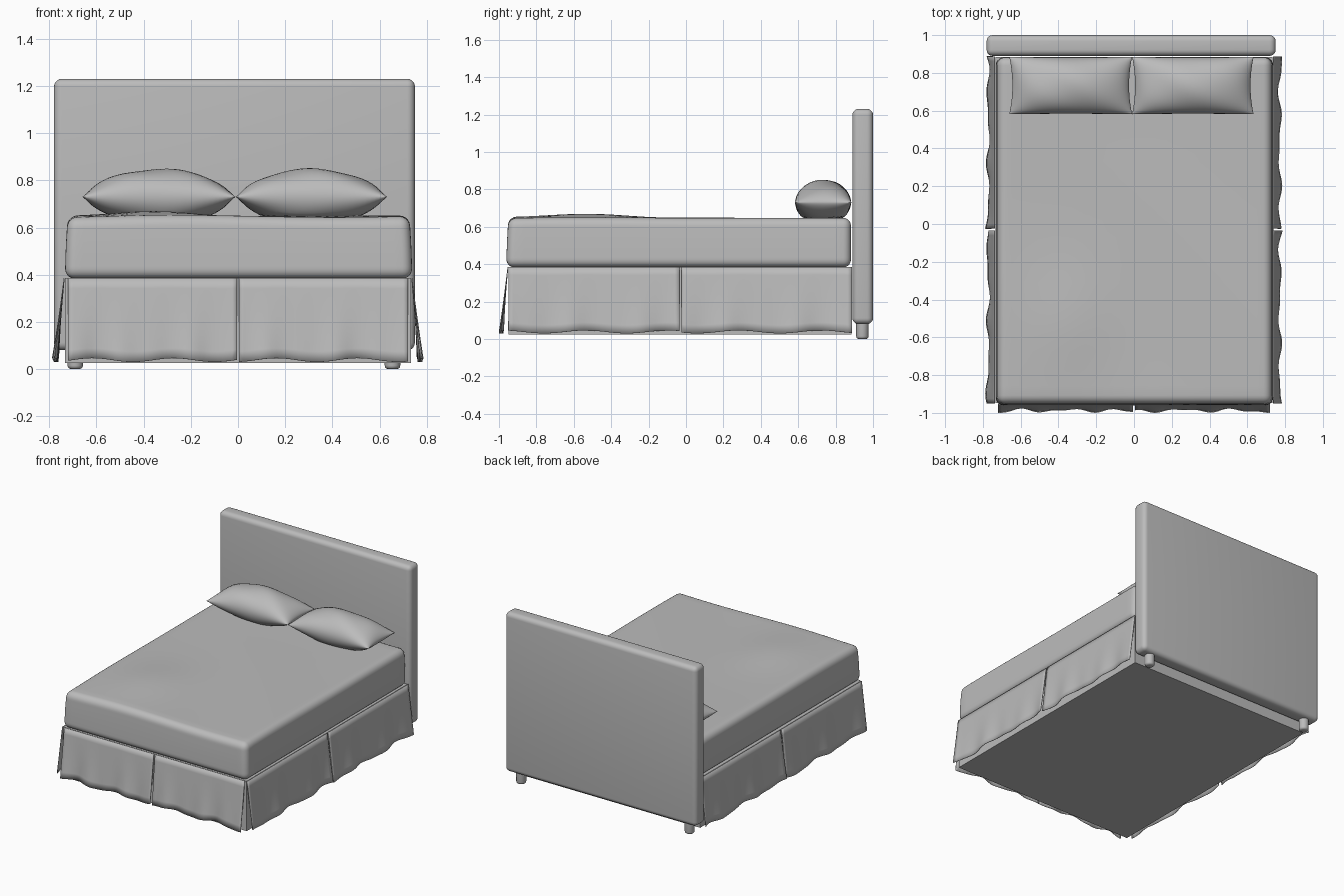
import bpy, bmesh
from math import sin, pi, exp
from mathutils import Vector

cube = bpy.data.objects.get("Cube")
if cube:
    bpy.data.objects.remove(cube, do_unlink=True)

grey = bpy.data.materials.new("plain grey")
grey.use_nodes = True
colour = (0.5, 0.5, 0.5, 1)
grey.diffuse_color = colour
grey.node_tree.nodes["Principled BSDF"].inputs["Base Color"].default_value = colour


def finish(name, bm, angle=40):
    bmesh.ops.recalc_face_normals(bm, faces=bm.faces)
    mesh = bpy.data.meshes.new(name)
    bm.to_mesh(mesh)
    bm.free()
    mesh.materials.append(grey)
    ob = bpy.data.objects.new(name, mesh)
    bpy.context.collection.objects.link(ob)
    bpy.ops.object.select_all(action="DESELECT")
    ob.select_set(True)
    bpy.context.view_layer.objects.active = ob
    bpy.ops.object.shade_smooth_by_angle(angle=angle * pi / 180)
    return ob


def box(lo, hi, radius=0, segments=4, slices=0):
    """Box between two corners, optionally rounded and sliced for shaping."""
    lo, hi = Vector(lo), Vector(hi)
    bm = bmesh.new()
    bmesh.ops.create_cube(bm, size=1)
    for v in bm.verts:
        v.co = (lo + hi) / 2 + v.co * (hi - lo)
    if radius:
        bmesh.ops.bevel(bm, geom=bm.edges[:], offset=radius, segments=segments,
                        profile=0.5, affect="EDGES")
    for axis in range(3):
        normal = Vector([float(axis == i) for i in range(3)])
        count = slices if axis < 2 else slices // 4
        for k in range(1, count):
            point = lo.lerp(hi, k / count)
            bmesh.ops.bisect_plane(bm, geom=bm.verts[:] + bm.edges[:] + bm.faces[:],
                                   plane_co=point, plane_no=normal)
    return bm


def grid(bm, nu, nv, place):
    """Sheet of quads; place(u, v) takes both parameters from 0 to 1."""
    rows = [[bm.verts.new(place(i / nu, j / nv)) for j in range(nv + 1)]
            for i in range(nu + 1)]
    for i in range(nu):
        for j in range(nv):
            bm.faces.new((rows[i][j], rows[i + 1][j], rows[i + 1][j + 1], rows[i][j + 1]))


# Headboard with two short feet
finish("headboard", box((-0.78, 0.89, 0.08), (0.75, 1, 1.23), 0.032, 5))
for side, x in (("right", -0.69), ("left", 0.655)):
    bm = bmesh.new()
    bmesh.ops.create_cone(bm, cap_ends=True, segments=24, radius1=0.033, radius2=0.033, depth=0.11)
    rim = [e for e in bm.edges if all(v.co.z < 0 for v in e.verts)]
    bmesh.ops.bevel(bm, geom=rim, offset=0.015, segments=3, profile=0.5, affect="EDGES")
    bmesh.ops.translate(bm, verts=bm.verts, vec=(x, 0.943, 0.055))
    finish(side + "_headboard_foot", bm)

# Bed base
finish("bed_base", box((-0.733, -0.948, 0.025), (0.733, 0.885, 0.385)))

# Mattress: slightly tapered, with a soft rise in the cover
bm = box((-0.733, -0.96, 0.383), (0.738, 0.882, 0.648), 0.042, 5, 20)
for v in bm.verts:
    x, y, z = v.co
    up = (z - 0.383) / 0.265
    v.co.x *= 1 - 0.016 * up * up
    if y < 0:
        v.co.y *= 1 - 0.012 * up * up
    if up > 0.7:
        rise = 0.02 * exp(-((x + 0.35) / 0.22) ** 2 - ((y + 0.52) / 0.28) ** 2)
        ripple = 0.003 * sin(5 * x + 4 * y) * max(0, 0.4 - y)
        v.co.z += rise + ripple
finish("mattress", bm)


# Pillows: two domes sharing a pinched seam
def pillow(name, x0, x1, phase):
    cx, a = (x0 + x1) / 2, (x1 - x0) / 2

    def dome(sign):
        def place(s, t):
            u, v = -sin(pi * (0.5 - s)), -sin(pi * (0.5 - t))
            x = cx + a * u * (1 - 0.05 * (1 - v * v))
            y = 0.733 + 0.152 * v * (1 - 0.02 * (1 - u * u))
            full = max(0, 1 - u * u) ** 0.62 * max(0, 1 - v * v) ** 0.5
            z = 0.73 + sign * 0.118 * full
            z += 0.004 * sin(6 * u + 3 * v + phase) * full
            return x, y, max(z, 0.648)
        return place

    bm = bmesh.new()
    grid(bm, 32, 20, dome(1))
    grid(bm, 32, 20, dome(-1))
    bmesh.ops.remove_doubles(bm, verts=bm.verts, dist=0.0005)
    finish(name, bm, 60)


pillow("right_pillow", -0.66, -0.01, 0)
pillow("left_pillow", -0.01, 0.633, 2)


# Skirt: flared cloth panels with a wavy hem
def panel(name, start, end, top, outward, phase):
    start, end, outward = Vector(start), Vector(end), Vector(outward)

    def place(s, t):
        wave = 0.6 * sin(17 * s + phase) + 0.4 * sin(29 * s + 2 * phase)
        flare = 0.004 + t * (0.034 + 0.012 * wave * t + 0.008 * abs(2 * s - 1) ** 6)
        hem = 0.03 + 0.008 * (1 + sin(13 * s + phase))
        p = start.lerp(end, s) + outward * (top + flare)
        p.z = 0.385 + (hem - 0.385) * t
        return p

    bm = bmesh.new()
    grid(bm, 36, 8, place)
    ob = finish(name, bm)
    cloth = ob.modifiers.new("cloth thickness", "SOLIDIFY")
    cloth.thickness = 0.004
    cloth.offset = 0


for side, sign in (("right", -1), ("left", 1)):
    out = (sign, 0, 0)
    panel(side + "_front_skirt", (0, -0.95, 0), (0, -0.035, 0), 0.733, out, 1 + sign)
    panel(side + "_rear_skirt", (0, -0.025, 0), (0, 0.888, 0), 0.733, out, 2.5 + sign)
    panel("foot_skirt_" + side, (sign * 0.005, 0, 0), (sign * 0.72, 0, 0),
          0.948, (0, -1, 0), 4 + sign)
